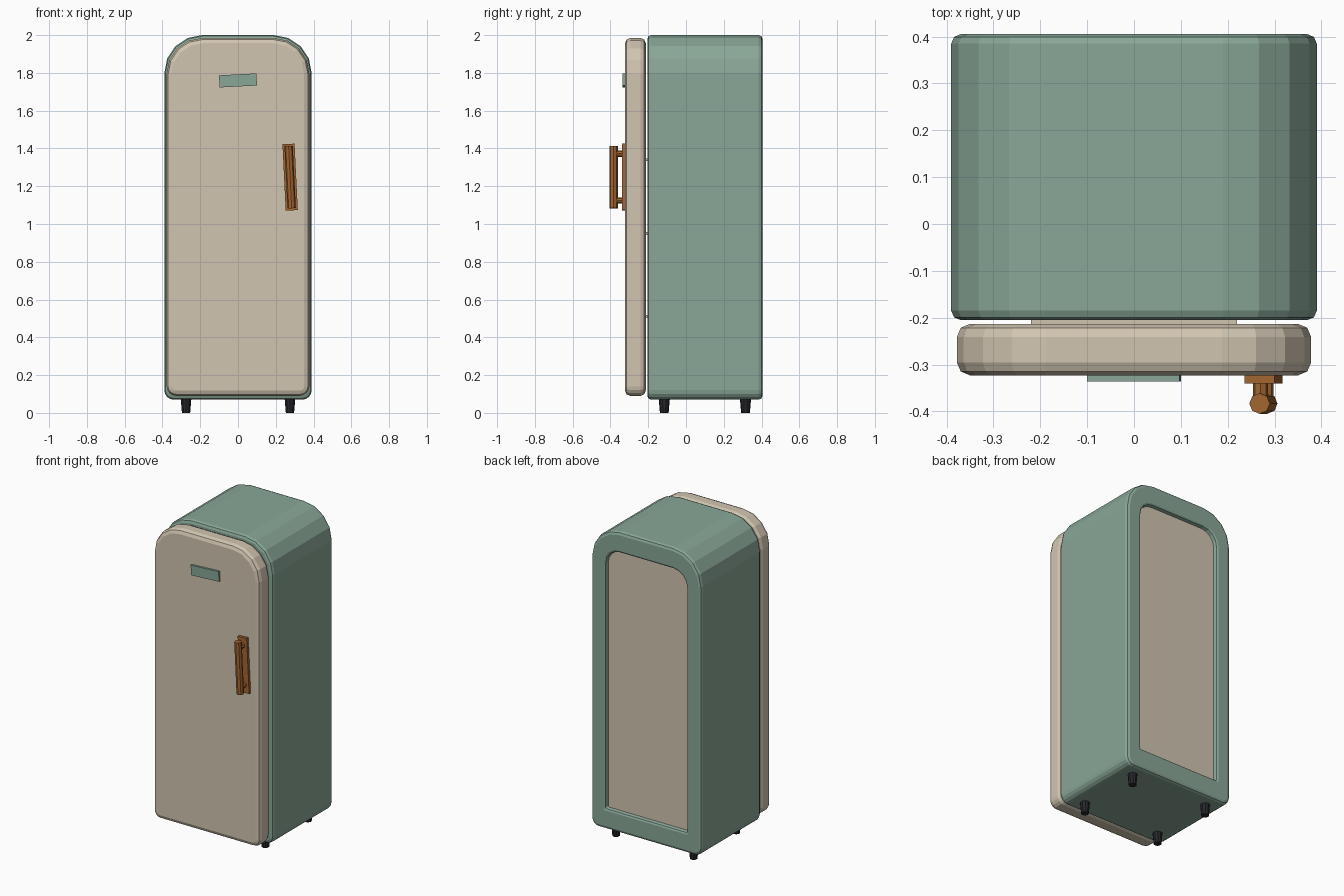
import bpy, bmesh, math
from mathutils import Matrix

cube = bpy.data.objects.get("Cube")
if cube:
    bpy.data.objects.remove(cube, do_unlink=True)


def material(name, rgb):
    m = bpy.data.materials.new(name)
    m.use_nodes = True
    m.diffuse_color = (*rgb, 1)
    m.node_tree.nodes["Principled BSDF"].inputs["Base Color"].default_value = (*rgb, 1)
    return m


GREEN = material("sage green", (0.25, 0.385, 0.31))
CREAM = material("warm cream", (0.64, 0.56, 0.44))
BROWN = material("wood brown", (0.36, 0.13, 0.03))
DARK = material("dark rubber", (0.02, 0.02, 0.026))


def finish(name, bm, *mats):
    bmesh.ops.recalc_face_normals(bm, faces=bm.faces)
    mesh = bpy.data.meshes.new(name)
    bm.to_mesh(mesh)
    bm.free()
    for m in mats:
        mesh.materials.append(m)
    obj = bpy.data.objects.new(name, mesh)
    bpy.context.collection.objects.link(obj)
    return obj


def outline(half, bottom, top, r_top, r_bottom, steps=4):
    """Upright rectangle with rounded corners, as (x, z) points."""
    pts = []
    corners = [(1, 1, r_top), (-1, 1, r_top), (-1, -1, r_bottom), (1, -1, r_bottom)]
    for quarter, (sx, sz, r) in enumerate(corners):
        cx = sx * (half - r)
        cz = top - r if sz > 0 else bottom + r
        for i in range(steps + 1):
            a = (quarter + i / steps) * math.pi / 2
            pts.append((cx + r * math.cos(a), cz + r * math.sin(a)))
    return pts


def bevel_rings(y0, y1, b):
    """Rings (y, side inset, end inset) of a slab with rounded rims."""
    k = b * 0.3
    front = [(y0, b), (y0 + k, k), (y0 + b, 0)]
    back = [(y1 - b, 0), (y1 - k, k), (y1, b)]
    return [(y, i, i) for y, i in front + back]


def loft(name, half, bottom, top, r_top, r_bottom, rings, mats, paint=lambda i: 0):
    """Joins inset outlines along y; paint gives a material per ring step."""
    bm = bmesh.new()
    loops = []
    for y, ix, iz in rings:
        pts = outline(half - ix, bottom + iz, top - iz,
                      max(r_top - ix, 0.01), max(r_bottom - ix, 0.01))
        loops.append([bm.verts.new((x, y, z)) for x, z in pts])
    for s, (a, b) in enumerate(zip(loops, loops[1:])):
        for i in range(len(a)):
            j = (i + 1) % len(a)
            bm.faces.new((a[i], a[j], b[j], b[i])).material_index = paint(s)
    bm.faces.new(loops[0]).material_index = paint(-1)
    bm.faces.new(loops[-1]).material_index = paint(len(loops) - 1)
    return finish(name, bm, *mats)


def box(name, center, size, mat, tilt=0):
    bm = bmesh.new()
    bmesh.ops.create_cube(bm, size=1, matrix=Matrix.Translation(center)
                          @ Matrix.Rotation(math.radians(tilt), 4, "Y")
                          @ Matrix.Diagonal((*size, 1)))
    return finish(name, bm, mat)


def cylinder(name, center, r_low, r_high, depth, sides, mat, rotation=Matrix()):
    bm = bmesh.new()
    bmesh.ops.create_cone(bm, cap_ends=True, segments=sides, radius1=r_low,
                          radius2=r_high, depth=depth,
                          matrix=Matrix.Translation(center) @ rotation)
    return finish(name, bm, mat)


# Cabinet: open cream cavity in front, recessed cream panel behind
cavity = [(0.3, 0.1, 0.1), (-0.205, 0.09, 0.09)]
recess = [(0.405, 0.09, 0.12), (0.4, 0.1, 0.13), (0.38, 0.105, 0.135)]
rings = cavity + bevel_rings(-0.205, 0.405, 0.02) + recess
last = len(rings) - 1
loft("cabinet", 0.39, 0.07, 2.0, 0.2, 0.05, rings, (GREEN, CREAM),
     lambda s: 1 if s < 1 or s == last else 0)

# Door
loft("door", 0.378, 0.09, 1.985, 0.19, 0.05,
     bevel_rings(-0.323, -0.213, 0.028), (CREAM,))

# Shelves
for n, z in enumerate((0.51, 0.95, 1.34)):
    box(f"shelf_{n + 1}", (0, 0.04, z), (0.44, 0.506, 0.014), CREAM)

# Name plate on the door, left blank
box("door_plate", (0, -0.329, 1.76), (0.198, 0.014, 0.064), GREEN, tilt=-3)

# Handle: plate, two posts and a grip bar, leaning slightly
LEAN = -2.8
lean = Matrix.Rotation(math.radians(LEAN), 4, "Y")
HX, HZ = 0.276, 1.248
box("handle_plate", (HX, -0.331, HZ), (0.064, 0.018, 0.352), BROWN, tilt=LEAN)
cylinder("handle_bar", (HX, -0.383, HZ), 0.022, 0.022, 0.33, 8, BROWN, lean)
for name, dz in (("upper", 0.124), ("lower", -0.124)):
    x = HX + dz * math.tan(math.radians(LEAN))
    cylinder(f"handle_post_{name}", (x, -0.355, HZ + dz), 0.016, 0.016, 0.05, 8,
             BROWN, Matrix.Rotation(math.pi / 2, 4, "X"))

# Feet
for side, x in (("left", 0.275), ("right", -0.275)):
    for end, y in (("front", -0.115), ("back", 0.315)):
        cylinder(f"foot_{end}_{side}", (x, y, 0.04), 0.023, 0.03, 0.08, 10, DARK)
